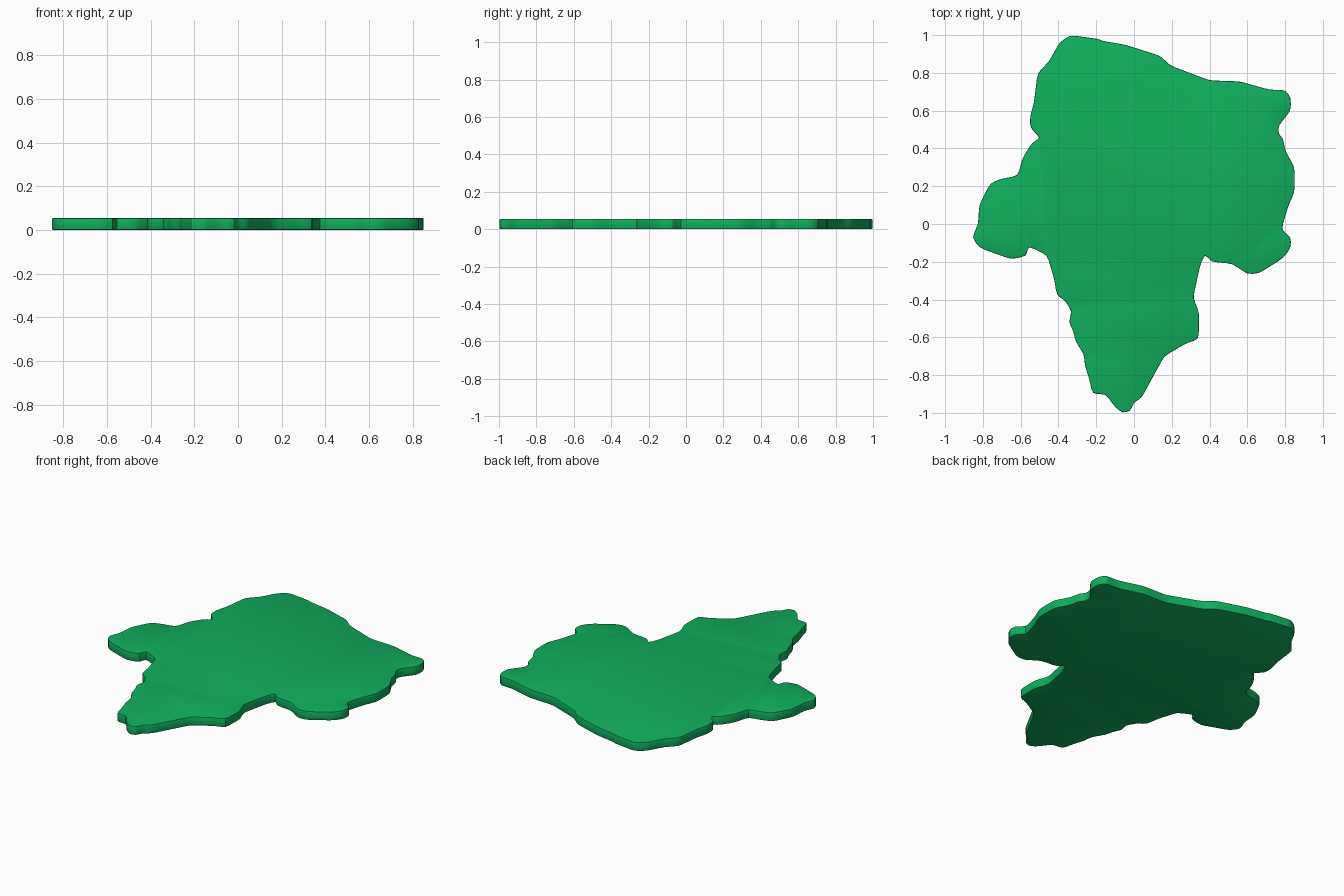
import bpy, bmesh
from mathutils import Vector

if "Cube" in bpy.data.objects:
    bpy.data.objects.remove(bpy.data.objects["Cube"])

THICK, RIM, ROUND = 0.055, 0.005, 0.03

# Outline of the flat landmass, clockwise from its top corner
OUTLINE = [
    (-.34, 1.0), (-.19, .98), (-.17, .97), (-.05, .95), (.14, .89), (.19, .84),
    (.40, .76), (.56, .755), (.72, .71), (.80, .71), (.83, .67), (.83, .60),
    (.765, .52), (.765, .48), (.79, .45), (.80, .39), (.85, .30), (.85, .17),
    (.815, .09), (.78, -.03), (.83, -.07), (.83, -.125), (.79, -.18),
    (.66, -.262), (.60, -.265), (.52, -.21), (.41, -.20), (.375, -.16),
    (.35, -.22), (.313, -.39), (.345, -.47), (.342, -.61), (.28, -.63), (.16, -.70),
    (.04, -.92), (0, -.945), (-.02, -.99), (-.06, -1.0), (-.10, -.97),
    (-.15, -.90), (-.22, -.90), (-.237, -.82), (-.26, -.75), (-.265, -.69),
    (-.31, -.62), (-.32, -.57), (-.345, -.52), (-.33, -.465), (-.36, -.41),
    (-.41, -.375), (-.42, -.30), (-.46, -.165), (-.56, -.117), (-.57, -.17),
    (-.65, -.187), (-.82, -.125), (-.857, -.07), (-.825, 0), (-.82, .10),
    (-.76, .217), (-.70, .24), (-.615, .255), (-.59, .35), (-.54, .43),
    (-.495, .455), (-.55, .51), (-.55, .57), (-.53, .64), (-.51, .80),
    (-.45, .86), (-.395, .96),
]


def rounded(points):
    """Soften every corner with a short curve."""
    pts = [Vector(p) for p in points]
    out = []
    for i, p in enumerate(pts):
        ends = []
        for q in (pts[i - 1], pts[(i + 1) % len(pts)]):
            d = q - p
            ends.append(p + d.normalized() * min(ROUND, d.length * 0.4))
        a, b = ends
        mid = p * 0.6 + (a + b) * 0.2
        out += [a, mid, b]
    return out


# Extrude the outline into a thin slab
bm = bmesh.new()
base = bm.faces.new([bm.verts.new((p.x, p.y, 0)) for p in reversed(rounded(OUTLINE))])
ext = bmesh.ops.extrude_face_region(bm, geom=[base], use_keep_orig=True)
bmesh.ops.translate(bm, vec=(0, 0, THICK),
                    verts=[g for g in ext["geom"] if isinstance(g, bmesh.types.BMVert)])
bmesh.ops.recalc_face_normals(bm, faces=bm.faces)

# Small rounded rim along the top and bottom edges
rim = [e for e in bm.edges if abs(e.verts[0].co.z - e.verts[1].co.z) < 1e-5]
bmesh.ops.bevel(bm, geom=rim, offset=RIM, segments=2, profile=0.5,
                affect='EDGES', clamp_overlap=True)
bmesh.ops.triangulate(bm, faces=[f for f in bm.faces if len(f.verts) > 4])
bmesh.ops.recalc_face_normals(bm, faces=bm.faces)

mesh = bpy.data.meshes.new("map_slab")
bm.to_mesh(mesh)
bm.free()
slab = bpy.data.objects.new("map_slab", mesh)
bpy.context.collection.objects.link(slab)

green = bpy.data.materials.new("green")
green.diffuse_color = (0.005, 0.43, 0.11, 1)
green.use_nodes = True
green.node_tree.nodes["Principled BSDF"].inputs["Base Color"].default_value = green.diffuse_color
mesh.materials.append(green)

bpy.context.view_layer.objects.active = slab
slab.select_set(True)
bpy.ops.object.shade_smooth_by_angle(angle=0.5)
